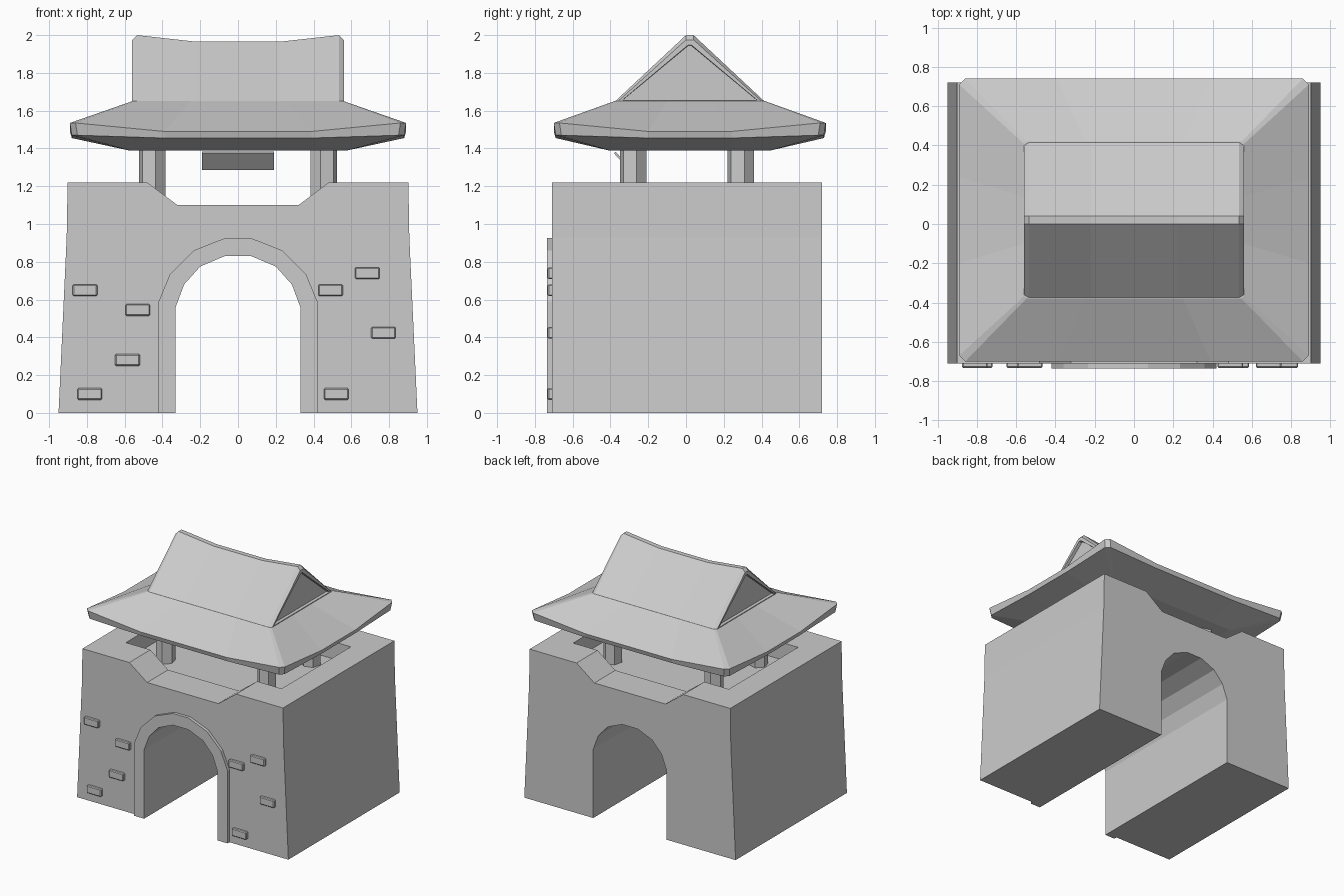
import bpy, bmesh, math
from mathutils import Matrix

if "Cube" in bpy.data.objects:
    bpy.data.objects.remove(bpy.data.objects["Cube"])


def finish(bm, name):
    bmesh.ops.recalc_face_normals(bm, faces=bm.faces)
    me = bpy.data.meshes.new(name)
    bm.to_mesh(me)
    bm.free()
    ob = bpy.data.objects.new(name, me)
    bpy.context.collection.objects.link(ob)
    return ob


def prism(name, pts, y0, y1):
    """Extrude an x-z outline along y."""
    bm = bmesh.new()
    a = [bm.verts.new((x, y0, z)) for x, z in pts]
    b = [bm.verts.new((x, y1, z)) for x, z in pts]
    bm.faces.new(a)
    bm.faces.new(b)
    n = len(pts)
    for i in range(n):
        bm.faces.new((a[i], a[(i + 1) % n], b[(i + 1) % n], b[i]))
    return finish(bm, name)


def box(name, c, s, bevel=0.0, tilt=0.0):
    bm = bmesh.new()
    bmesh.ops.create_cube(bm, size=1, matrix=Matrix.Translation(c)
                          @ Matrix.Rotation(tilt, 4, 'X') @ Matrix.Diagonal((*s, 1)))
    if bevel:
        bmesh.ops.bevel(bm, geom=bm.edges[:], offset=bevel, segments=1, affect='EDGES')
    return finish(bm, name)


def mirrored(half):
    """Right half (bottom to top) plus its mirror image on the left."""
    return half + [(-x, z) for x, z in reversed(half)]


def loft(bm, rings, closed=True):
    vs = [[bm.verts.new(p) for p in r] for r in rings]
    n = len(vs[0])
    for r, s in zip(vs, vs[1:]):
        for i in range(n):
            bm.faces.new((r[i], r[(i + 1) % n], s[(i + 1) % n], s[i]))
    return bm.faces.new(vs[0]), bm.faces.new(vs[-1])


# Stone gate body with arch passage and front/back notches
inner = mirrored([(0.33, 0), (0.33, 0.56), (0.285, 0.68), (0.20, 0.775), (0.07, 0.83)])
outer = mirrored([(0.42, 0), (0.42, 0.59), (0.36, 0.735), (0.235, 0.86), (0.07, 0.925)])
wall = mirrored([(0.95, 0), (0.907, 0.93), (0.902, 1.22), (0.48, 1.22), (0.32, 1.10)])
body = prism("gate_body", wall + inner[::-1], -0.71, 0.72)

# Sunken terrace behind the parapet
FLOOR = 1.08
cutter = box("terrace_cutter", (0, 0.005, FLOOR + 0.25), (1.4, 0.89, 0.5))
cutter.hide_render = True
cutter.hide_viewport = True
mod = body.modifiers.new("terrace", 'BOOLEAN')
mod.operation = 'DIFFERENCE'
mod.object = cutter
mod.solver = 'EXACT'

# Raised arch surround
prism("arch_surround", outer + inner[::-1], -0.735, -0.705)

# Scattered stones on the front
for x, z in [(-0.81, 0.65), (-0.53, 0.545), (-0.585, 0.28), (-0.785, 0.10),
             (0.49, 0.65), (0.685, 0.74), (0.77, 0.425), (0.52, 0.10)]:
    box("wall_stone", (x, -0.71, z), (0.13, 0.045, 0.062), 0.006)

# Six-sided posts
for sx in (-1, 1):
    for y in (-0.28, 0.29):
        bm = bmesh.new()
        r = 0.0725
        rings = [[(sx * (0.455 - r * math.cos(math.radians(45 + 60 * i))),
                   y + r * math.sin(math.radians(45 + 60 * i)), z) for i in range(6)]
                 for z in (FLOOR - 0.01, 1.43)]
        # mirrored so both rows face the same way outward
        loft(bm, rings)
        finish(bm, "post")

# Tilted blank board over the front
box("front_board", (0, -0.338, 1.335), (0.38, 0.012, 0.118), 0, math.radians(42))

# Flared lower roof
YC = 0.02


def roof_ring(hx, hy, ch, mx, my, zmid, zcor):
    q = [(hx, my, zmid), (hx, hy - ch, zcor), (hx - ch, hy, zcor), (mx, hy, zmid)]
    q += [(-x, y, z) for x, y, z in reversed(q)]
    q += [(x, -y, z) for x, y, z in reversed(q)]
    return [(x, y + YC, z) for x, y, z in q]


bm = bmesh.new()
loft(bm, [roof_ring(0.56, 0.40, 0.012, 0.25, 0.12, 1.65, 1.65),
          roof_ring(0.89, 0.72, 0.03, 0.39, 0.22, 1.49, 1.535),
          roof_ring(0.88, 0.71, 0.03, 0.39, 0.22, 1.455, 1.47),
          roof_ring(0.58, 0.43, 0.012, 0.39, 0.22, 1.39, 1.39)])
finish(bm, "lower_roof")

# Saddle-backed upper roof with recessed gable panels
bm = bmesh.new()
sections = []
for x, zr, d in [(-0.56, 1.975, 0.015), (-0.535, 2.0, 0), (-0.22, 1.965, 0),
                 (0.22, 1.965, 0), (0.535, 2.0, 0), (0.56, 1.975, 0.015)]:
    sections.append([(x, YC - 0.40 + d, 1.645), (x, YC - 0.02, zr),
                     (x, YC + 0.02, zr), (x, YC + 0.40 - d, 1.645)])
caps = loft(bm, sections)
bmesh.ops.recalc_face_normals(bm, faces=bm.faces)
for cap in caps:
    bmesh.ops.inset_region(bm, faces=[cap], thickness=0.03)
    bmesh.ops.inset_region(bm, faces=[cap], thickness=0.003, depth=-0.025)
finish(bm, "upper_roof")
